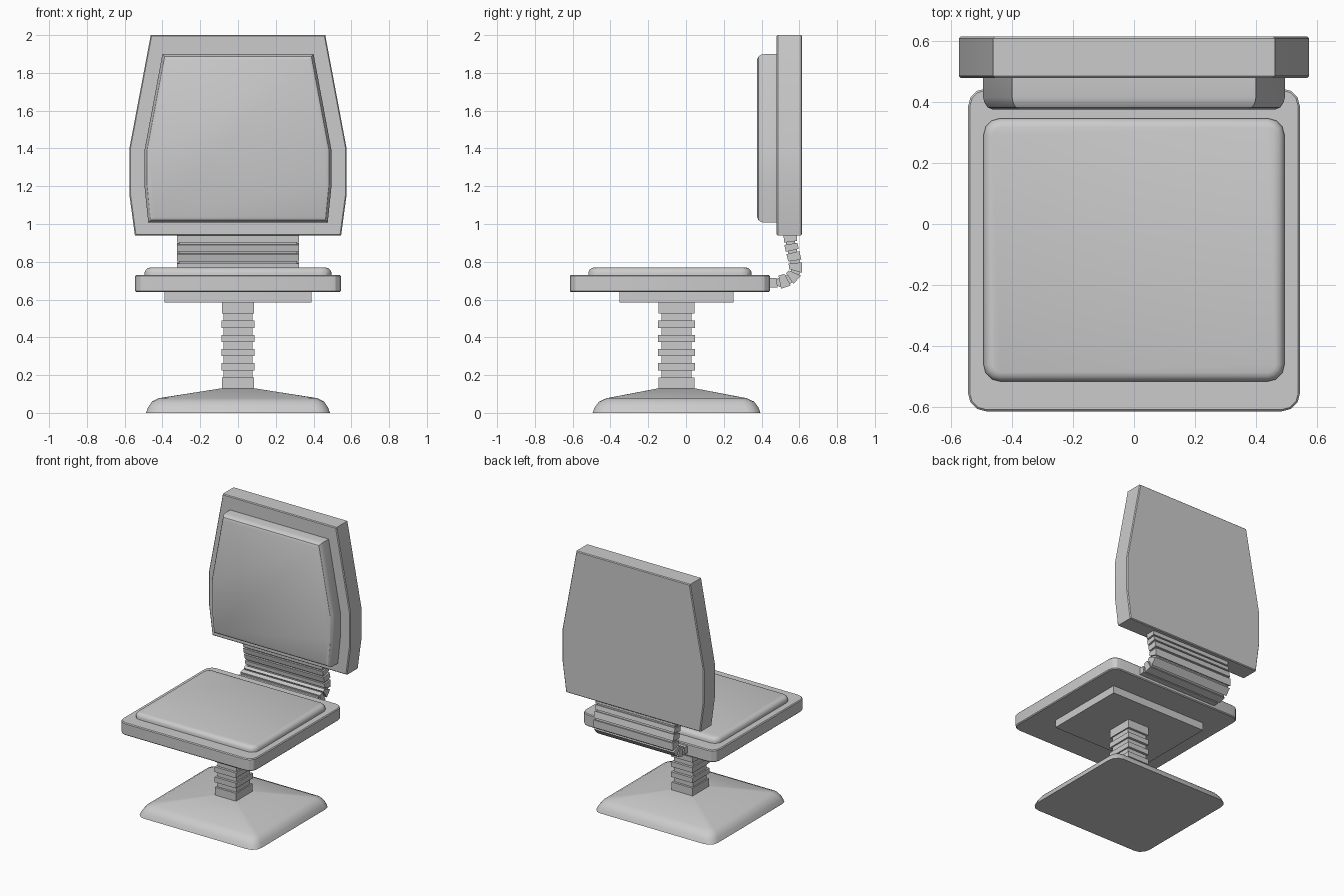
import bpy, bmesh, math
from mathutils import Vector

if "Cube" in bpy.data.objects:
    bpy.data.objects.remove(bpy.data.objects["Cube"])


def loft(name, rings):
    """Skin a list of equal-length point rings, closing both ends."""
    bm = bmesh.new()
    vs = [[bm.verts.new(p) for p in ring] for ring in rings]
    n = len(vs[0])
    for a, b in zip(vs, vs[1:]):
        for i in range(n):
            j = (i + 1) % n
            bm.faces.new((a[i], a[j], b[j], b[i]))
    bm.faces.new(vs[0][::-1])
    bm.faces.new(vs[-1])
    bmesh.ops.recalc_face_normals(bm, faces=bm.faces)
    me = bpy.data.meshes.new(name)
    bm.to_mesh(me)
    bm.free()
    ob = bpy.data.objects.new(name, me)
    bpy.context.collection.objects.link(ob)
    bpy.ops.object.select_all(action='DESELECT')
    ob.select_set(True)
    bpy.context.view_layer.objects.active = ob
    bpy.ops.object.shade_smooth_by_angle(angle=math.radians(28))
    return ob


def rounded(cy, hx, hy, r, z, seg=3):
    """Rounded rectangle ring at height z, centred on (0, cy)."""
    pts = []
    for k, (sx, sy) in enumerate([(1, 1), (-1, 1), (-1, -1), (1, -1)]):
        for s in range(seg + 1):
            a = math.pi / 2 * (k + s / seg)
            pts.append((sx * (hx - r) + r * math.cos(a),
                        cy + sy * (hy - r) + r * math.sin(a), z))
    return pts


def rect(cy, hx, hy, z):
    return [(hx, cy + hy, z), (-hx, cy + hy, z), (-hx, cy - hy, z), (hx, cy - hy, z)]


CY = -0.05  # centre of the pedestal in y

# Foot: rounded rim rising to a shallow pyramid
loft("base", [rounded(CY, hx, hy, r, z) for hx, hy, r, z in [
    (0.487, 0.444, 0.07, 0), (0.476, 0.433, 0.07, 0.03), (0.455, 0.41, 0.06, 0.06),
    (0.42, 0.37, 0.04, 0.078), (0.088, 0.097, 0.004, 0.13)]])

# Ribbed column
col = [(0.086, 0.096, 0.12, 0.187)]
for i in range(4):
    z = 0.225 + 0.075 * i
    col += [(0.077, 0.08, col[-1][3], z), (0.087, 0.098, z, z + 0.038)]
col += [(0.077, 0.08, col[-1][3], 0.525), (0.086, 0.096, 0.525, 0.6)]
loft("column", [rect(CY, hx, hy, z) for hx, hy, z0, z1 in col for z in (z0, z1)])

# Plate under the seat
loft("seat_plate", [rect(CY, 0.388, 0.302, 0.585), rect(CY, 0.388, 0.302, 0.645)])

# Seat board and its cushion
loft("seat", [rounded(-0.085, 0.545 - d, 0.53 - d, 0.06 - d, z) for d, z in
              [(0.006, 0.64), (0, 0.646), (0, 0.724), (0.006, 0.73)]])
loft("seat_cushion", [rounded(-0.085, 0.494 - d, 0.432 - d, 0.055 - d, z) for d, z in
                      [(0, 0.72), (0, 0.745), (0.006, 0.757), (0.016, 0.766), (0.03, 0.77)]])


def panel(half, y, sx=1, sz=1, cz=1.45):
    """Mirror a half outline (x, z) into a full ring at depth y."""
    full = half + [(-x, z) for x, z in reversed(half)]
    return [(x * sx, y, cz + (z - cz) * sz) for x, z in full]


# Backrest board and its cushion
board = [(0.546, 0.94), (0.575, 1.155), (0.575, 1.4), (0.462, 2.0)]
loft("backrest", [panel(board, y, s, s, 1.47) for y, s in
                  [(0.48, 0.99), (0.486, 1), (0.609, 1), (0.615, 0.99)]])
pad = [(0.475, 1.007), (0.495, 1.2), (0.495, 1.39), (0.4, 1.9)]
loft("back_cushion", [panel(pad, y, 1 - d / 0.49, 1 - d / 0.45) for d, y in
                      [(0, 0.49), (0, 0.415), (0.004, 0.398), (0.014, 0.383), (0.03, 0.376)]])

# Ribbed bracket joining seat and backrest: stepped slab swept along a bent path
path = [Vector(p) for p in [(0.42, 0.687), (0.49, 0.69), (0.545, 0.707), (0.58, 0.745),
                            (0.578, 0.80), (0.564, 0.855), (0.554, 0.90), (0.551, 0.95)]]


def at(t):
    i = min(int(t), len(path) - 2)
    tan = lambda k: path[min(k + 1, len(path) - 1)] - path[max(k - 1, 0)]
    return path[i].lerp(path[i + 1], t - i), tan(i).lerp(tan(i + 1), t - i).normalized()


rings = []
for i in range(len(path) - 1):
    for t, hx, h in [(0.0, 0.312, 0.024), (0.12, 0.312, 0.024),
                     (0.12, 0.323, 0.035), (0.88, 0.323, 0.035),
                     (0.88, 0.312, 0.024)]:
        if i == 0:
            h -= 0.01
        p, d = at(i + t)
        nrm = Vector((-d.y, d.x)) * h
        a, b = p + nrm, p - nrm
        rings.append([(hx, a.x, a.y), (-hx, a.x, a.y), (-hx, b.x, b.y), (hx, b.x, b.y)])
loft("back_bracket", rings)
